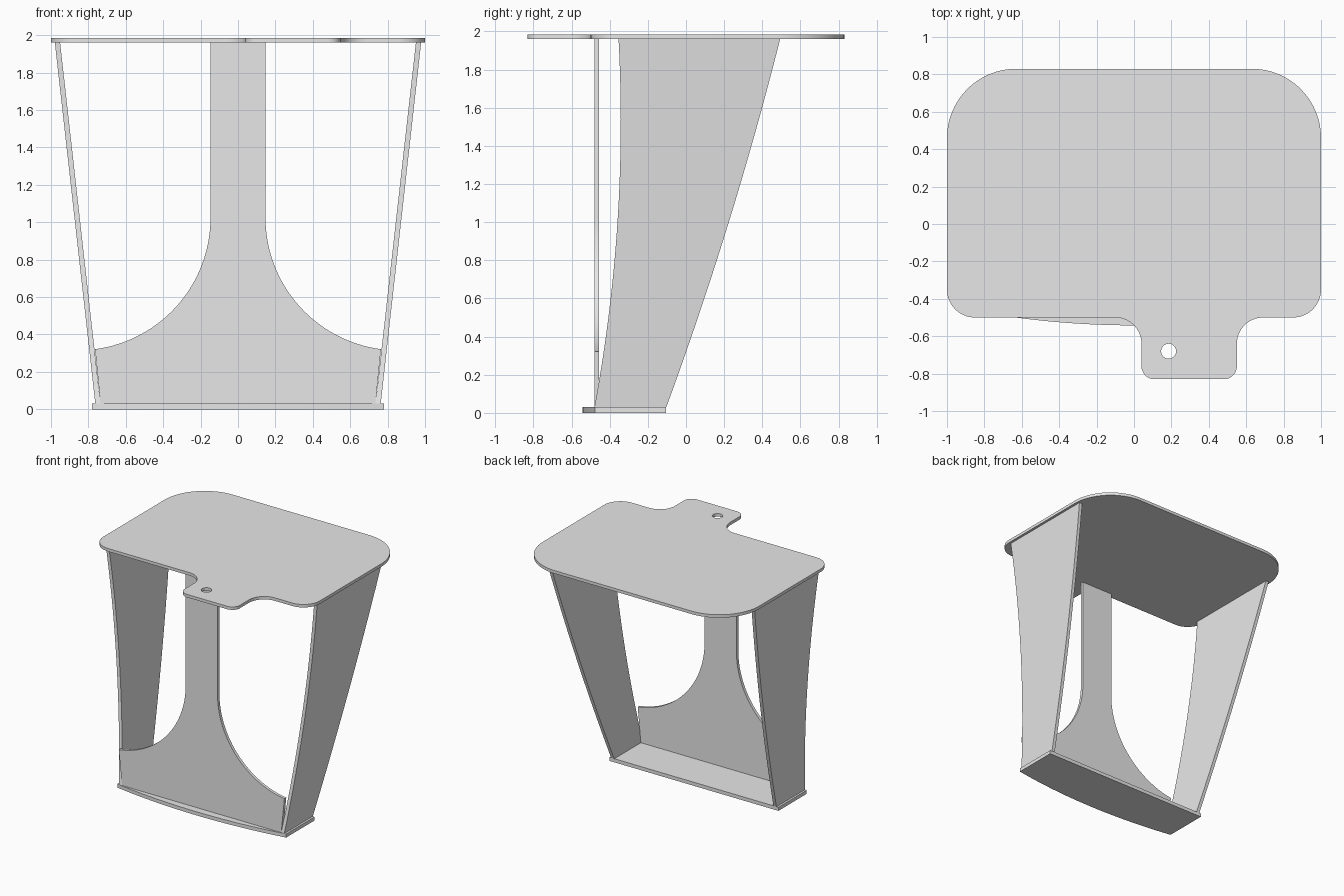
import bpy
import bmesh
import math
from mathutils import Matrix, Vector

cube = bpy.data.objects.get("Cube")
if cube:
    bpy.data.objects.remove(cube, do_unlink=True)

grey = bpy.data.materials.new("light_grey")
grey.use_nodes = True
grey.diffuse_color = (0.8, 0.8, 0.8, 1)
grey.node_tree.nodes["Principled BSDF"].inputs["Base Color"].default_value = (0.8, 0.8, 0.8, 1)

BASE_TOP = 0.03
TOP_UNDER = 1.96
SHEET = 0.025


def arc(cx, cy, r, start, end, steps):
    """Points along a circular arc, angles in degrees."""
    angles = [math.radians(start + (end - start) * i / steps) for i in range(steps + 1)]
    return [(cx + r * math.cos(a), cy + r * math.sin(a)) for a in angles]


def fillet(corners, steps=16):
    """Round each right-angled corner (x, y, radius) of an outline."""
    pts = []
    n = len(corners)
    for i, (x, y, r) in enumerate(corners):
        p = Vector((x, y))
        u = (Vector(corners[i - 1][:2]) - p).normalized()
        v = (Vector(corners[(i + 1) % n][:2]) - p).normalized()
        centre = p + r * (u + v)
        for k in range(steps + 1):
            t = math.pi / 2 * k / steps
            q = centre - r * (v * math.cos(t) + u * math.sin(t))
            pts.append((q.x, q.y))
    return pts


def sheet(name, loops, thickness, matrix):
    """Cut a sheet from outline loops (holes included), thicken and place it."""
    bm = bmesh.new()
    for loop in loops:
        verts = [bm.verts.new((x, y, 0)) for x, y in loop]
        for i, v in enumerate(verts):
            bm.edges.new((verts[i - 1], v))
    bmesh.ops.triangle_fill(bm, use_beauty=True, use_dissolve=False, edges=bm.edges[:])
    grown = bmesh.ops.extrude_face_region(bm, geom=bm.faces[:], use_keep_orig=True)
    moved = [g for g in grown["geom"] if isinstance(g, bmesh.types.BMVert)]
    bmesh.ops.translate(bm, verts=moved, vec=(0, 0, thickness))
    bmesh.ops.transform(bm, matrix=matrix, verts=bm.verts[:])
    bmesh.ops.recalc_face_normals(bm, faces=bm.faces[:])
    mesh = bpy.data.meshes.new(name)
    bm.to_mesh(mesh)
    bm.free()
    mesh.materials.append(grey)
    obj = bpy.data.objects.new(name, mesh)
    bpy.context.collection.objects.link(obj)
    bpy.ops.object.select_all(action="DESELECT")
    obj.select_set(True)
    bpy.context.view_layer.objects.active = obj
    bpy.ops.object.shade_smooth_by_angle(angle=math.radians(30))
    return obj


# Seat top with rounded corners, a front tab and a small hole
top_outline = fillet([
    (1, 0.83, 0.37), (-1, 0.83, 0.37), (-1, -0.5, 0.15),
    (0.04, -0.5, 0.14), (0.04, -0.83, 0.07), (0.55, -0.83, 0.07),
    (0.55, -0.5, 0.14), (1, -0.5, 0.15),
])
hole = arc(0.185, -0.68, 0.04, 0, 360, 32)[:-1]
sheet("top_plate", [top_outline, hole], SHEET, Matrix.Translation((0, 0, TOP_UNDER)))

# Base plate with a gently bowed front edge
bow_radius, half_width, bow_front = 4.8, 0.78, -0.542
swing = math.degrees(math.asin(half_width / bow_radius))
base_outline = arc(0, bow_front + bow_radius, bow_radius, 270 - swing, 270 + swing, 24)
base_outline += [(half_width, -0.105), (-half_width, -0.105)]
sheet("base_plate", [base_outline], BASE_TOP, Matrix.Identity(4))

# Front panel: wide foot sweeping up into a narrow column
LEAN = 0.112
sweep = 0.71
half = [(0.147, TOP_UNDER)]
half += arc(0.147 + sweep, 1.025, sweep, 180, 262.5, 32)
half += [(0.735, BASE_TOP)]
panel_outline = half + [(-x, z) for x, z in reversed(half)]
front_matrix = Matrix(((1, 0, 0, 0), (0, 0, 1, -0.48), (0, 1, 0, 0), (0, 0, 0, 1)))
sheet("front_panel", [panel_outline], SHEET, front_matrix)

# Side panels: curved edges, leaning outwards to the top
heights = [(TOP_UNDER - BASE_TOP) * i / 32 for i in range(33)]
front_edge = [(-0.48 + 0.184 * h - 0.0614 * h * h, BASE_TOP + h) for h in heights]
back_edge = [(-0.103 + 0.366 * h - 0.0295 * h * h, BASE_TOP + h) for h in heights]
side_outline = front_edge + back_edge[::-1]
for name, side in (("left_side_panel", 1), ("right_side_panel", -1)):
    inner = side * (0.735 - LEAN * BASE_TOP)
    lean_matrix = Matrix(((0, side * LEAN, side, inner), (1, 0, 0, 0), (0, 1, 0, 0), (0, 0, 0, 1)))
    sheet(name, [side_outline], 0.028, lean_matrix)
